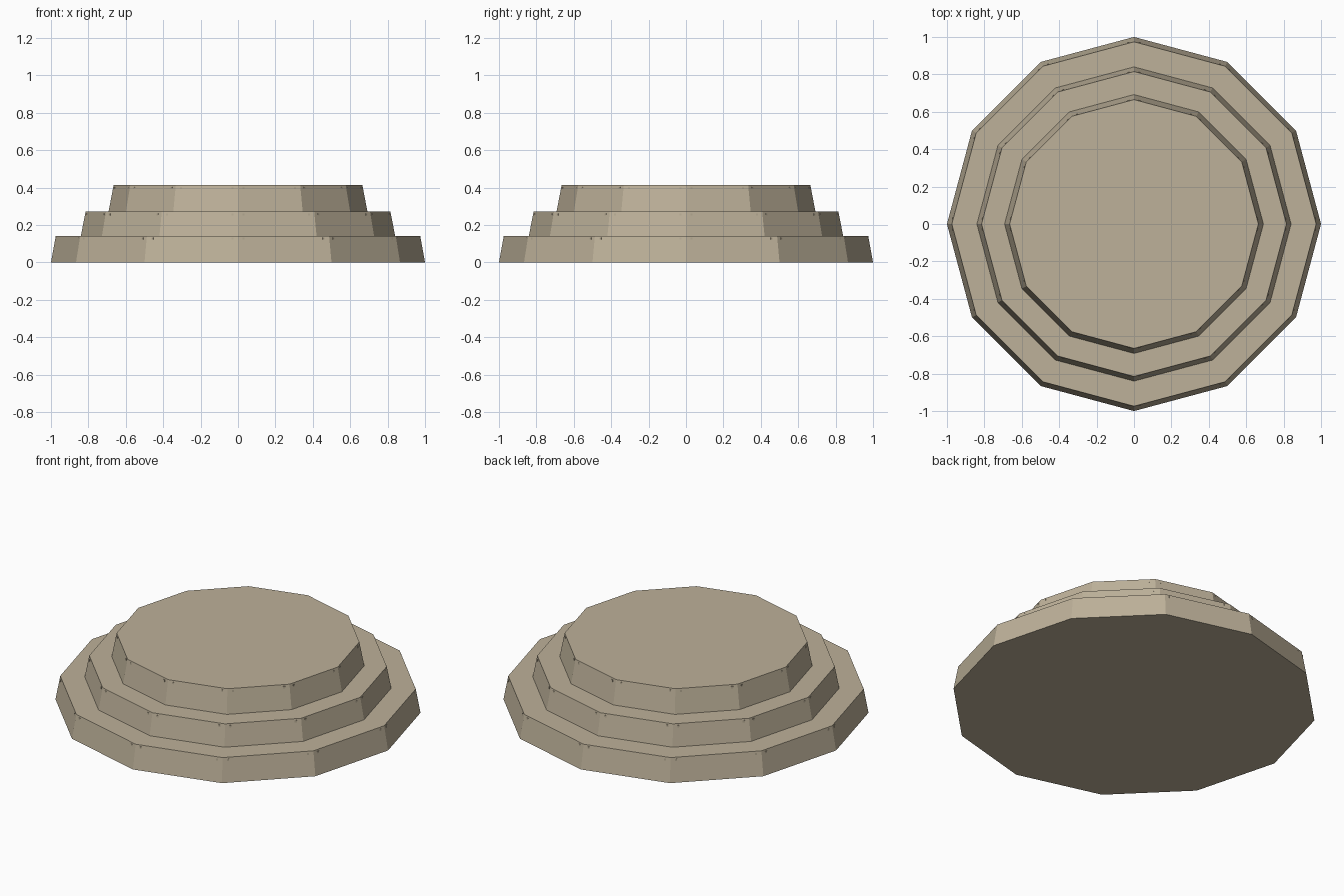
import bpy, bmesh, math
from mathutils import Matrix, Vector

if "Cube" in bpy.data.objects:
    bpy.data.objects.remove(bpy.data.objects["Cube"])

SIDES = 12
stone = bpy.data.materials.new("sandy stone")
stone.diffuse_color = (0.51, 0.44, 0.32, 1)
stone.use_nodes = True
stone.node_tree.nodes["Principled BSDF"].inputs["Base Color"].default_value = stone.diffuse_color


def finish(bm, name):
    bmesh.ops.recalc_face_normals(bm, faces=bm.faces[:])
    mesh = bpy.data.meshes.new(name)
    bm.to_mesh(mesh)
    bm.free()
    mesh.materials.append(stone)
    ob = bpy.data.objects.new(name, mesh)
    bpy.context.collection.objects.link(ob)


def ring(bm, r, z):
    return [bm.verts.new((r * math.cos(math.tau * i / SIDES),
                          r * math.sin(math.tau * i / SIDES), z)) for i in range(SIDES)]


def tier(name, r0, r1, z0, z1):
    # tapered twelve-sided step
    bm = bmesh.new()
    low, high = ring(bm, r0, z0), ring(bm, r1, z1)
    bm.faces.new(low[::-1])
    bm.faces.new(high)
    for i in range(SIDES):
        j = (i + 1) % SIDES
        bm.faces.new((low[i], low[j], high[j], high[i]))
    finish(bm, name)


def corner_chips(name, r, z):
    # tiny raised chips either side of each upper corner
    bm = bmesh.new()
    half = math.pi / SIDES
    for i in range(SIDES):
        a = math.tau * i / SIDES
        corner = Vector((r * math.cos(a), r * math.sin(a), z - 0.015))
        for s in (-1, 1):
            n = a + s * half
            along = Vector((-math.sin(n), math.cos(n), 0)) * s
            place = Matrix.Translation(corner + along * 0.03) @ Matrix.Rotation(n, 4, 'Z')
            bmesh.ops.create_cube(bm, size=1, matrix=place @ Matrix.Diagonal((0.008, 0.012, 0.012, 1)))
    finish(bm, name)


for label, r0, r1, z0, z1 in (("lower", 1.0, 0.974, 0, 0.142),
                              ("middle", 0.84, 0.815, 0.142, 0.271),
                              ("upper", 0.692, 0.665, 0.271, 0.413)):
    tier(label + "_step", r0, r1, z0, z1)
    corner_chips(label + "_corner_chips", r1, z1)
